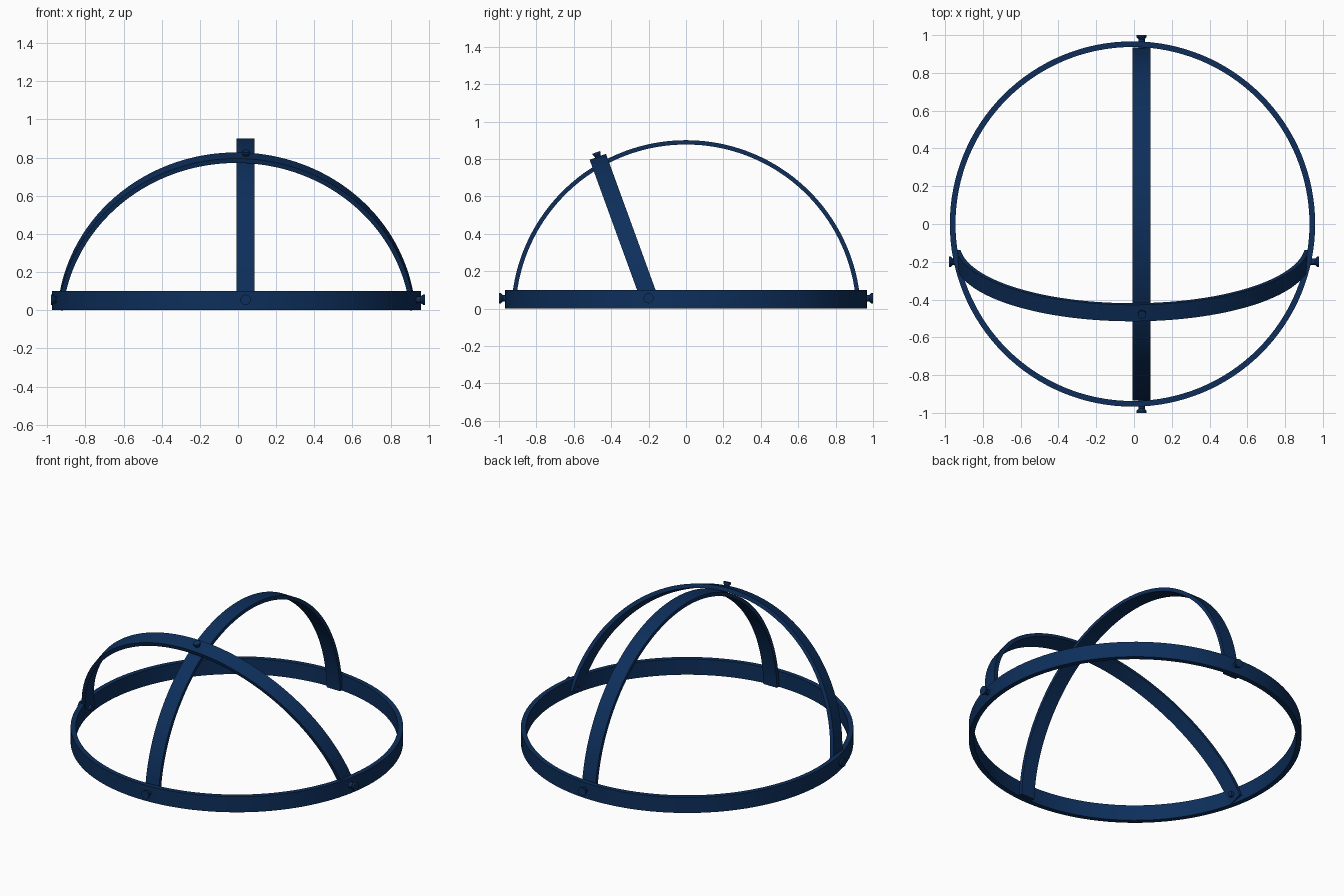
import bpy, bmesh
from math import pi, sin, cos, asin, radians
from mathutils import Matrix, Vector

cube = bpy.data.objects.get("Cube")
if cube:
    bpy.data.objects.remove(cube, do_unlink=True)

navy = bpy.data.materials.new("navy_blue")
navy.use_nodes = True
navy.diffuse_color = (0.004, 0.028, 0.105, 1)
navy.node_tree.nodes["Principled BSDF"].inputs["Base Color"].default_value = navy.diffuse_color


def finish(name, bm, matrix):
    bmesh.ops.recalc_face_normals(bm, faces=bm.faces)
    mesh = bpy.data.meshes.new(name)
    bm.to_mesh(mesh)
    bm.free()
    mesh.transform(matrix)
    mesh.materials.append(navy)
    obj = bpy.data.objects.new(name, mesh)
    bpy.context.collection.objects.link(obj)
    bpy.ops.object.select_all(action="DESELECT")
    obj.select_set(True)
    bpy.context.view_layer.objects.active = obj
    bpy.ops.object.shade_smooth_by_angle(angle=radians(30))
    return obj


def hoop(name, radius, thick, width, matrix, start=None, steps=96):
    """Flat strip bent round local z; a full ring, or an arch if start is given."""
    bm = bmesh.new()
    closed = start is None
    section = [(radius, -width / 2), (radius, width / 2),
               (radius - thick, width / 2), (radius - thick, -width / 2)]
    rows = []
    for i in range(steps if closed else steps + 1):
        a = 2 * pi * i / steps if closed else start + (pi - 2 * start) * i / steps
        rows.append([bm.verts.new((r * cos(a), r * sin(a), h)) for r, h in section])
    pairs = list(zip(rows, rows[1:]))
    if closed:
        pairs.append((rows[-1], rows[0]))
    else:
        bm.faces.new(rows[0])
        bm.faces.new(rows[-1])
    for p, q in pairs:
        for k in range(4):
            n = (k + 1) % 4
            bm.faces.new((p[k], p[n], q[n], q[k]))
    return finish(name, bm, matrix)


def bolt(name, tip, direction, length, head=0.027, neck=0.017):
    """Pivot pin with a flared head ending at tip, running inwards by length."""
    bm = bmesh.new()
    profile = [(neck, -length), (neck, -0.022), (head, -0.01), (head, 0)]
    sides = 24
    rows = [[bm.verts.new((r * cos(2 * pi * i / sides), r * sin(2 * pi * i / sides), z))
             for i in range(sides)] for r, z in profile]
    bm.faces.new(rows[0])
    bm.faces.new(rows[-1])
    for p, q in zip(rows, rows[1:]):
        for i in range(sides):
            n = (i + 1) % sides
            bm.faces.new((p[i], p[n], q[n], q[i]))
    turn = Vector(direction).to_track_quat("Z", "Y").to_matrix().to_4x4()
    return finish(name, bm, Matrix.Translation(tip) @ turn)


# Base ring
hoop("base_ring", 0.967, 0.03, 0.1, Matrix.Translation((-0.008, 0, 0.05)), steps=128)

# Upright arch running front to back
upright = Matrix.Translation((0.04, 0, -0.035)) @ Matrix.Rotation(pi / 2, 4, "Z") @ Matrix.Rotation(pi / 2, 4, "X")
hoop("upright_arch", 0.935, 0.023, 0.095, upright, asin(0.04 / 0.935))

# Arch running side to side, leaning forward
lean = radians(20)
tilted = Matrix.Translation((-0.008, -0.15, -0.072)) @ Matrix.Rotation(pi / 2 + lean, 4, "X")
hoop("leaning_arch", 0.94, 0.025, 0.093, tilted, asin(0.095 / 0.94))

# Pivot bolts through the ring, and one where the arches cross
for side, word in ((-1, "front"), (1, "back")):
    bolt(word + "_bolt", (0.04, side, 0.055), (0, side, 0), 0.09)
for side, word in ((-1, "right"), (1, "left")):
    bolt(word + "_bolt", (side * 0.98, -0.2, 0.055), (side, 0, 0), 0.085)
bolt("crossing_bolt", (0.042, -0.48, 0.835), (0, -sin(lean), cos(lean)), 0.08, 0.022, 0.015)
